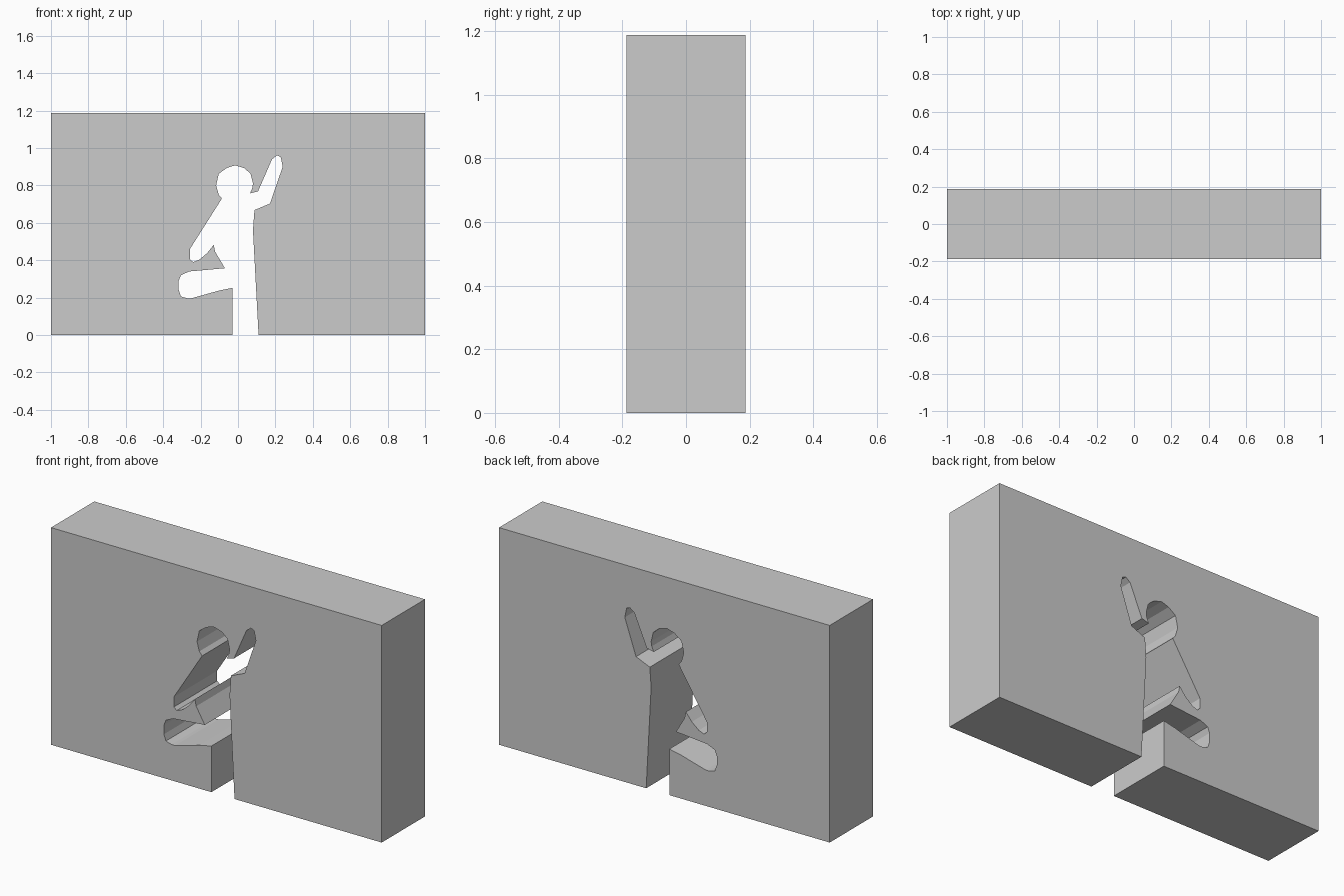
import bpy, bmesh

if "Cube" in bpy.data.objects:
    bpy.data.objects.remove(bpy.data.objects["Cube"])

HALF_DEPTH = 0.187
TOP = 1.187

# Figure silhouette (x, z), clockwise from the foot of the standing leg
bent_leg = [(-.03, 0), (-.03, .252), (-.10, .238), (-.25, .196), (-.27, .196),
            (-.305, .206), (-.317, .24), (-.317, .29), (-.305, .32),
            (-.26, .34), (-.07, .357)]
lowered_arm = [(-.122, .445), (-.13, .482), (-.166, .437), (-.208, .402),
               (-.24, .39), (-.257, .405), (-.257, .46), (-.086, .73)]
head = [(-.103, .75), (-.117, .80), (-.103, .862), (-.06, .893), (-.016, .907),
        (.032, .893), (.067, .863), (.08, .81), (.076, .785), (.064, .757)]
raised_arm = [(.107, .768), (.182, .94), (.208, .96), (.228, .953),
              (.239, .90), (.171, .703), (.088, .668)]
straight_side = [(.08, .56), (.11, 0)]

# The opening reaches the ground, so the wall is one continuous outline
outline = ([(-1, 0)] + bent_leg + lowered_arm + head + raised_arm
           + straight_side + [(1, 0), (1, TOP), (-1, TOP)])

# Extrude the outline through the wall's thickness
bm = bmesh.new()
face = bm.faces.new([bm.verts.new((x, -HALF_DEPTH, z)) for x, z in outline])
ext = bmesh.ops.extrude_face_region(bm, geom=[face], use_keep_orig=True)
verts = [v for v in ext["geom"] if isinstance(v, bmesh.types.BMVert)]
bmesh.ops.translate(bm, verts=verts, vec=(0, 2 * HALF_DEPTH, 0))

# Split the concave front and back into triangles
caps = [f for f in bm.faces if len(f.verts) > 4]
bmesh.ops.triangulate(bm, faces=caps)
bmesh.ops.recalc_face_normals(bm, faces=bm.faces)

mesh = bpy.data.meshes.new("wall_with_figure_opening")
bm.to_mesh(mesh)
bm.free()
wall = bpy.data.objects.new("wall_with_figure_opening", mesh)
bpy.context.collection.objects.link(wall)
